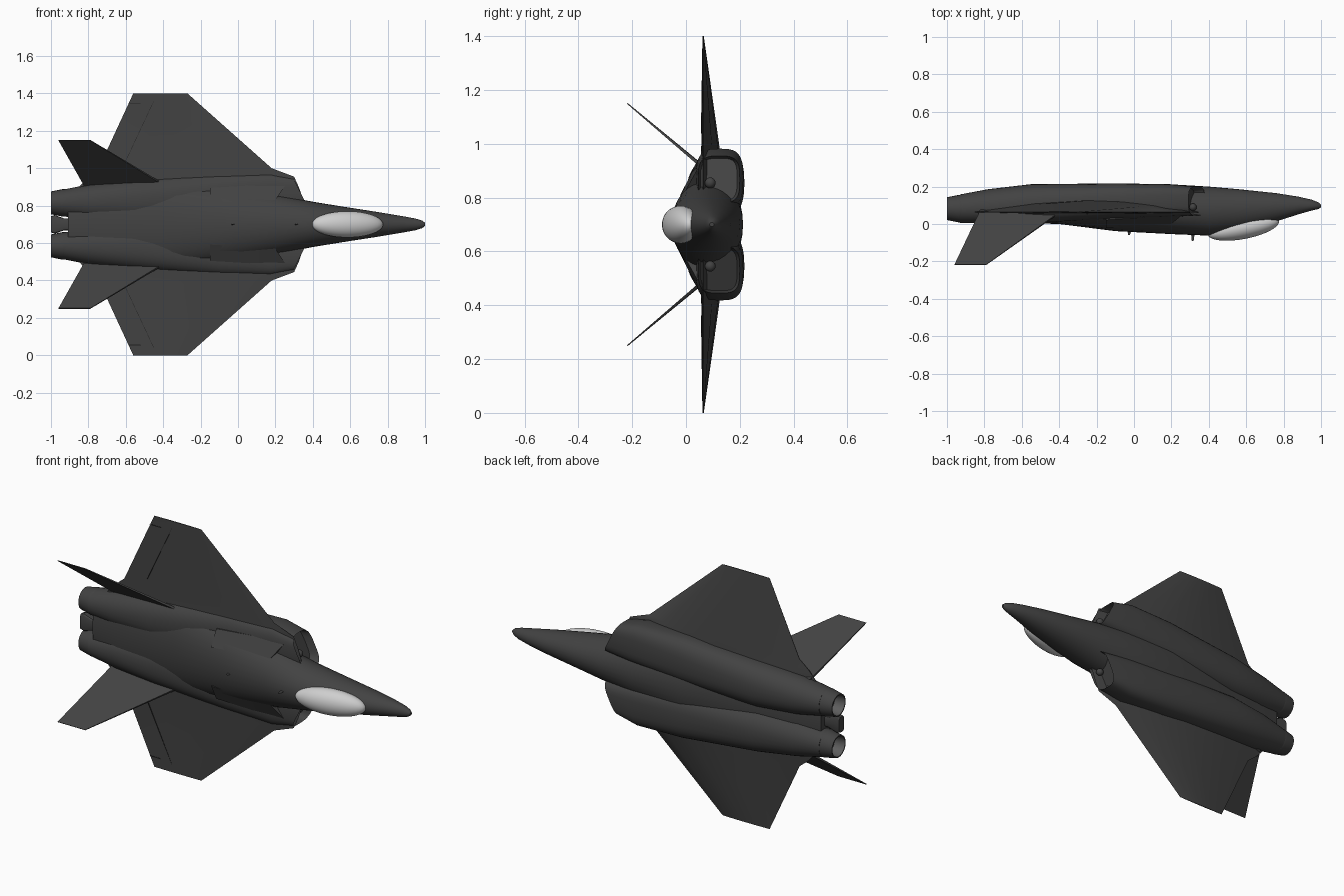
import bpy, bmesh, math
from mathutils import Vector

if "Cube" in bpy.data.objects:
    bpy.data.objects.remove(bpy.data.objects["Cube"])

CENTRE_Z = 0.70  # span-wise symmetry plane; local z is the distance from it


def material(name, rgb):
    m = bpy.data.materials.new(name)
    m.diffuse_color = (*rgb, 1)
    m.use_nodes = True
    m.node_tree.nodes["Principled BSDF"].inputs["Base Color"].default_value = m.diffuse_color
    return m


dark_grey = material("dark_grey_skin", (0.055, 0.055, 0.055))
pale_glass = material("pale_canopy", (0.62, 0.62, 0.62))
mid_grey = material("nozzle_inner_grey", (0.11, 0.11, 0.11))
black = material("seam_black", (0.015, 0.015, 0.015))


def finish(name, bm, mat, mirror=False, angle=35, extra=None):
    bmesh.ops.recalc_face_normals(bm, faces=bm.faces)
    me = bpy.data.meshes.new(name)
    bm.to_mesh(me)
    bm.free()
    me.materials.append(mat)
    if extra:
        me.materials.append(extra)
    ob = bpy.data.objects.new(name, me)
    bpy.context.collection.objects.link(ob)
    ob.location.z = CENTRE_Z
    bpy.ops.object.select_all(action='DESELECT')
    ob.select_set(True)
    bpy.context.view_layer.objects.active = ob
    bpy.ops.object.shade_smooth_by_angle(angle=math.radians(angle))
    if mirror:
        mod = ob.modifiers.new("mirror", 'MIRROR')
        mod.use_axis = (False, False, True)
        mod.use_mirror_merge = False
    return ob


def loft(rings):
    """Skin a list of equal-length point rings and cap both ends; returns bmesh and caps."""
    bm = bmesh.new()
    vs = [[bm.verts.new(p) for p in r] for r in rings]
    n = len(vs[0])
    for a, b in zip(vs, vs[1:]):
        for i in range(n):
            j = (i + 1) % n
            bm.faces.new((a[i], a[j], b[j], b[i]))
    caps = [bm.faces.new(vs[0]), bm.faces.new(vs[-1])]
    return bm, caps


def ring(x, zc, hw, top, mid, bot, e=2.0, shear=0.0, n=32):
    """Superellipse cross-section with separate upper and lower heights."""
    pts = []
    for i in range(n):
        a = 2 * math.pi * i / n
        c, s = math.cos(a), math.sin(a)
        z = hw * math.copysign(abs(c) ** (2 / e), c)
        h = (mid - top) if s > 0 else (bot - mid)
        y = mid - h * math.copysign(abs(s) ** (2 / e), s)
        pts.append(Vector((x - shear * z, y, zc + z)))
    return pts


def hull(name, pts, mat, mirror=False):
    bm = bmesh.new()
    for p in pts:
        bm.verts.new(p)
    bmesh.ops.convex_hull(bm, input=bm.verts)
    return finish(name, bm, mat, mirror, 20)


# fuselage: x, half width, top y, middle y, bottom y
core = [(1.0, .008, .088, .096, .104), (.985, .02, .08, .097, .116),
        (.95, .031, .072, .098, .13), (.88, .044, .052, .098, .146),
        (.76, .064, .014, .092, .165), (.56, .095, -.034, .08, .186),
        (.40, .121, -.062, .072, .2), (.2, .16, -.054, .075, .212),
        (-.1, .2, -.038, .08, .212), (-.4, .22, 0, .075, .18),
        (-.75, .21, .01, .07, .14), (-.91, .16, .018, .07, .11)]
bm, _ = loft([ring(x, 0, hw, t, m, b) for x, hw, t, m, b in core])
finish("fuselage", bm, dark_grey)

# engine nacelles with hollow slanted intakes: x, centre, half width, top, middle, bottom, power, slant
tunnels = [(.335, .168, .087, .045, .125, .2, 3.4, .5),
           (.19, .172, .11, .038, .125, .213, 3.2, .2),
           (-.1, .155, .125, .03, .125, .217, 2.7, 0),
           (-.55, .125, .118, .003, .108, .213, 2.3, 0),
           (-.78, .117, .1, .003, .09, .186, 2.1, 0),
           (-.93, .115, .072, .005, .083, .158, 2, 0)]
bm, caps = loft([ring(*t) for t in tunnels])
bmesh.ops.recalc_face_normals(bm, faces=bm.faces)
bmesh.ops.inset_region(bm, faces=[caps[0]], thickness=.01)
for v in caps[0].verts:
    v.co.x -= .05
finish("engine_nacelle", bm, dark_grey, True)

# intake hubs
bm = bmesh.new()
bmesh.ops.create_uvsphere(bm, u_segments=16, v_segments=10, radius=.02)
bmesh.ops.translate(bm, verts=bm.verts, vec=(.315, .09, .155))
finish("intake_hub", bm, dark_grey, True)

# exhaust nozzles: x, radius, running from the collar to the inner disc
steps = [(-.9, .07), (-.925, .074), (-.94, .073), (-1, .061), (-1, .055), (-.94, .048)]
bm, caps = loft([ring(x, .115, r, .082 - r, .082, .082 + r, n=24) for x, r in steps])
ob_faces = [f for f in bm.faces if all(v.co.x < -.935 and
            math.hypot(v.co.y - .082, v.co.z - .115) < .057 for v in f.verts)]
for f in ob_faces:
    f.material_index = 1
finish("exhaust_nozzle", bm, dark_grey, True, extra=mid_grey)

# tail boom between the nozzles
boom = [(-.86, .03), (-.93, .032), (-.98, .05), (-1, .043)]
bm, _ = loft([ring(x, 0, w, .035, .055, .08, 4, n=16) for x, w in boom])
finish("tail_boom", bm, dark_grey, angle=25)

# wings: span, leading x, trailing x, lower thickness, upper thickness
stations = [(.10, .36, -.86, .07, .012), (.20, .325, -.85, .068, .01),
            (.255, .30, -.80, .064, .008), (.30, .18, -.745, .06, .006),
            (.70, -.27, -.56, .003, .002)]
curve = [(0, 0), (.12, .55), (.3, .9), (.5, 1), (.75, .7), (1, .04)]
rings = []
for z, lead, trail, low, up in stations:
    low_side = [Vector((lead + (trail - lead) * t, .063 + low * k, z)) for t, k in curve]
    up_side = [Vector((lead + (trail - lead) * t, .063 - up * max(k, .1), z)) for t, k in curve[:0:-1]]
    rings.append(low_side + up_side)
bm, _ = loft(rings)
finish("wing", bm, dark_grey, True)

# control-surface seams on the upper wing
for name, a, b in (("flap_seam", (-.45, .66), (-.60, .34)), ("tip_seam", (-.52, .645), (-.585, .645))):
    hull(name, [(x + dx, y, z + dx) for x, z in (a, b) for dx in (-.002, .002)
                for y in (.0555 + .005 * (z > .6), .064)], black, True)

# canted tail fins
outline = [(-.40, .06, .215), (-.79, -.218, .45), (-.96, -.218, .45), (-.82, .075, .205)]
normal = Vector((0, .22, .28)).normalized()
hull("tail_fin", [Vector(p) + normal * s * (.006 if p[1] > 0 else .002)
                  for p in outline for s in (-1, 1)], dark_grey, True)

# canopy: tilted ellipsoid sunk into the fuselage
bm = bmesh.new()
bmesh.ops.create_uvsphere(bm, u_segments=40, v_segments=24, radius=1)
tilt = .19
for v in bm.verts:
    x, y, z = v.co.x * .194, v.co.y * .06, v.co.z * .07
    v.co = (.585 + x * math.cos(tilt) - y * math.sin(tilt),
            -.02 + x * math.sin(tilt) + y * math.cos(tilt), z)
finish("canopy", bm, pale_glass)

# raised shoulder panels beside the spine
shoulder = [(-.15, -.022, .108), (-.15, .022, .195), (.2, .0, .13), (.26, .05, .22)]
hull("shoulder_panel", [(x, y + d, z) for x, y, z in shoulder for d in (0, .045)], dark_grey, True)

# small spine antennas
for name, x, tip in (("front_antenna", .315, -.09), ("rear_antenna", -.025, -.058)):
    hull(name, [(x + .012, -.03, 0), (x - .012, -.03, .004), (x - .012, -.03, -.004),
                (x + .004, tip, 0), (x - .006, tip, .002), (x - .006, tip, -.002)], dark_grey)
